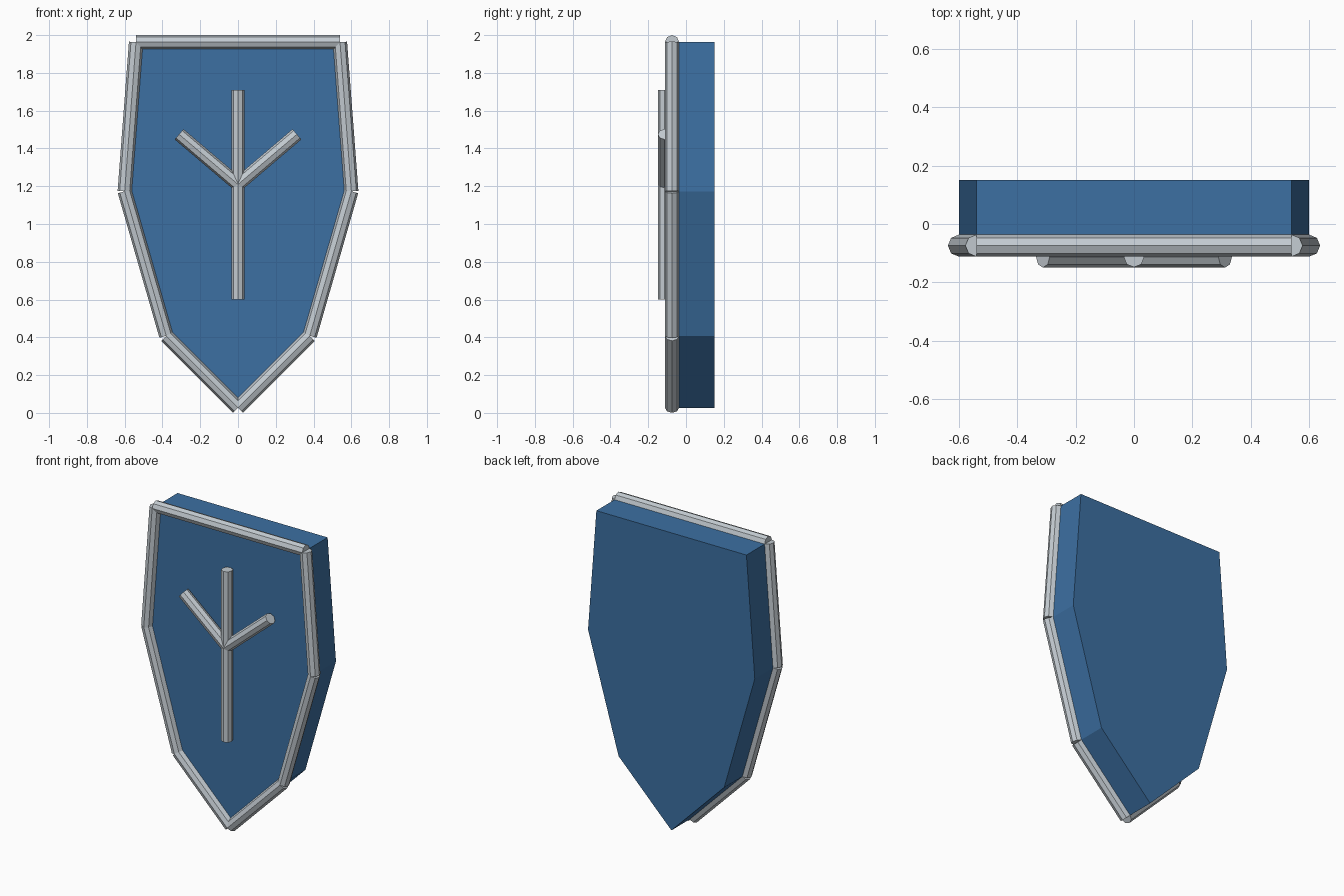
import bpy, bmesh
from mathutils import Matrix, Vector

if "Cube" in bpy.data.objects:
    bpy.data.objects.remove(bpy.data.objects["Cube"])


def material(name, color):
    m = bpy.data.materials.new(name)
    m.diffuse_color = color
    m.use_nodes = True
    m.node_tree.nodes["Principled BSDF"].inputs["Base Color"].default_value = m.diffuse_color
    return m


blue = material("blue_paint", (0.045, 0.16, 0.36, 1))
steel = material("pale_steel", (0.55, 0.60, 0.64, 1))


def add_object(name, bm, mat):
    bmesh.ops.recalc_face_normals(bm, faces=bm.faces)
    me = bpy.data.meshes.new(name)
    bm.to_mesh(me)
    bm.free()
    me.materials.append(mat)
    ob = bpy.data.objects.new(name, me)
    bpy.context.collection.objects.link(ob)
    return ob


def add_bar(name, a, b, y, radius):
    """Eight-sided rod between two (x, z) points."""
    a, b = Vector((a[0], y, a[1])), Vector((b[0], y, b[1]))
    axis = (b - a).normalized()
    front = Vector((0, 1, 0))
    rot = Matrix((front.cross(axis), front, axis)).transposed().to_4x4()
    bm = bmesh.new()
    bmesh.ops.create_cone(bm, cap_ends=True, segments=8, radius1=radius,
                          radius2=radius, depth=(b - a).length,
                          matrix=Matrix.Translation((a + b) / 2) @ rot)
    return add_object(name, bm, steel)


# Shield outline: right half, then mirrored
half = [(0.54, 1.9625), (0.60, 1.173), (0.38, 0.408), (0.0, 0.027)]
outline = half + [(-x, z) for x, z in half[-2::-1]]

# Shield body: extruded outline
bm = bmesh.new()
face = bm.faces.new([bm.verts.new((x, -0.075, z)) for x, z in outline])
ext = bmesh.ops.extrude_face_region(bm, geom=[face], use_keep_orig=True)
bmesh.ops.translate(bm, vec=(0, 0.225, 0),
                    verts=[v for v in ext["geom"] if isinstance(v, bmesh.types.BMVert)])
add_object("shield_body", bm, blue)

# Rim: one rod per outline edge
for i, p in enumerate(outline):
    add_bar(f"rim_bar_{i + 1}", p, outline[(i + 1) % len(outline)], -0.074, 0.0375)

# Emblem: upright with two raised arms
add_bar("emblem_upright", (0, 0.60), (0, 1.71), -0.113, 0.035)
for side, s in (("right", 1), ("left", -1)):
    add_bar(f"emblem_arm_{side}", (0, 1.21), (s * 0.312, 1.475), -0.113, 0.036)
